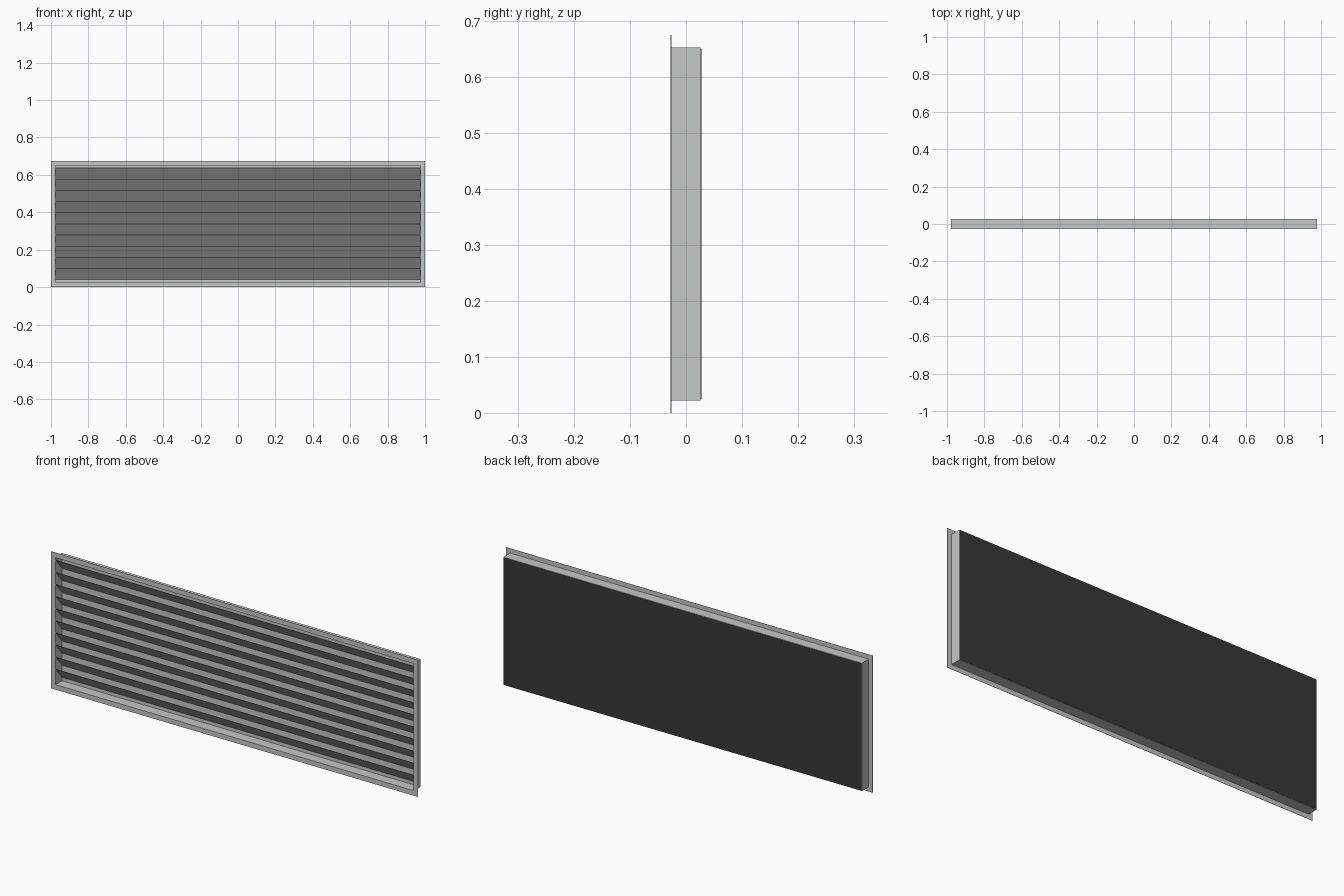
import bpy
import bmesh

cube = bpy.data.objects.get("Cube")
if cube:
    bpy.data.objects.remove(cube, do_unlink=True)


def material(name, colour):
    mat = bpy.data.materials.new(name)
    mat.use_nodes = True
    mat.diffuse_color = colour
    mat.node_tree.nodes["Principled BSDF"].inputs["Base Color"].default_value = colour
    return mat


GREY = material("light_grey_metal", (0.55, 0.58, 0.57, 1))
BLACK = material("black_backing", (0.04, 0.04, 0.04, 1))


def finish(name, bm, mat):
    bmesh.ops.recalc_face_normals(bm, faces=bm.faces)
    mesh = bpy.data.meshes.new(name)
    bm.to_mesh(mesh)
    bm.free()
    mesh.materials.append(mat)
    obj = bpy.data.objects.new(name, mesh)
    bpy.context.collection.objects.link(obj)
    return obj


def prism(name, profile, half_width, mat):
    """Extrude a (y, z) profile along x, centred."""
    bm = bmesh.new()
    face = bm.faces.new([bm.verts.new((-half_width, y, z)) for y, z in profile])
    geom = bmesh.ops.extrude_face_region(bm, geom=[face])["geom"]
    verts = [g for g in geom if isinstance(g, bmesh.types.BMVert)]
    bmesh.ops.translate(bm, verts=verts, vec=(2 * half_width, 0, 0))
    return finish(name, bm, mat)


def panel(name, half_width, bottom, top, front, back, mat):
    return prism(name, [(front, bottom), (back, bottom), (back, top), (front, top)],
                 half_width, mat)


def ring(name, half_width, bottom, top, border, front, back, mat):
    """Rectangular frame with an opening, between two depths."""
    bm = bmesh.new()

    def loop(inset, y):
        x, lo, hi = half_width - inset, bottom + inset, top - inset
        return [bm.verts.new(p) for p in
                ((-x, y, lo), (x, y, lo), (x, y, hi), (-x, y, hi))]

    loops = [loop(0, front), loop(0, back), loop(border, back), loop(border, front)]
    for a, b in zip(loops, loops[1:] + loops[:1]):
        for i in range(4):
            j = (i + 1) % 4
            bm.faces.new((a[i], a[j], b[j], b[i]))
    return finish(name, bm, mat)


HEIGHT = 0.675
FRONT, BACK = -0.0275, 0.0275
BORDER = 0.0225
SLATS, PITCH, TOP_SLAT = 10, 0.0597, 0.639

# Thin face flange and the sleeve behind it
ring("face_flange", 1.0, 0, HEIGHT, BORDER + 0.002, FRONT, FRONT + 0.0015, GREY)
ring("sleeve", 1 - BORDER, BORDER, HEIGHT - BORDER, 0.002, FRONT + 0.0015, 0.0262, GREY)

# Inner back wall and dark rear plate
panel("back_wall", 0.9755, 0.0245, HEIGHT - 0.0245, 0.0235, 0.0258, GREY)
panel("rear_plate", 0.9755, 0.0245, HEIGHT - 0.0245, 0.0258, BACK, BLACK)

# Tilted slats, front edge high and back edge low
for i in range(SLATS):
    top = TOP_SLAT - i * PITCH
    low = top - PITCH
    prism(f"slat_{i + 1}",
          [(-0.0265, top), (-0.0265, top - 0.002), (0.0235, low - 0.001), (0.0235, low + 0.001)],
          0.9755, GREY)
